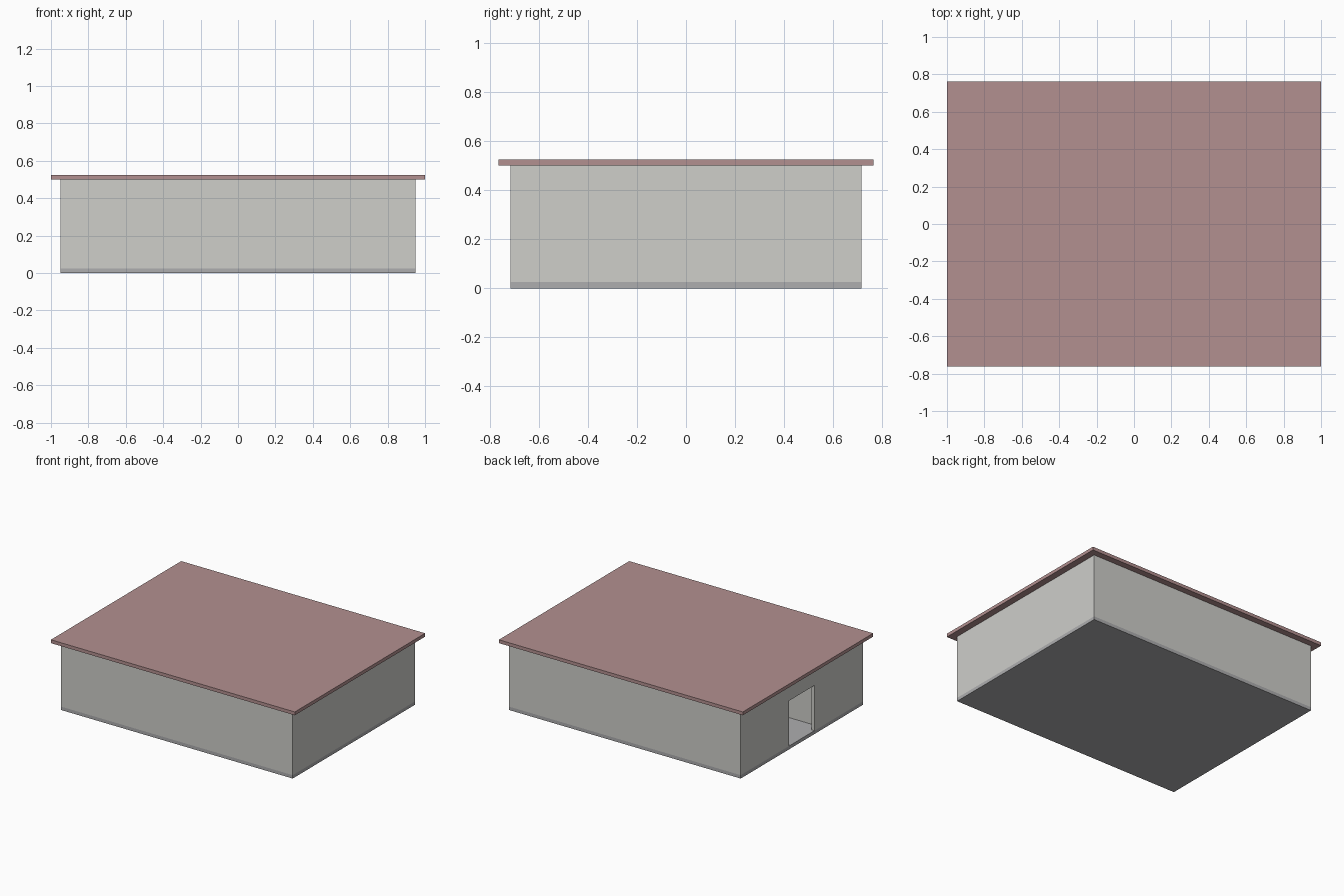
import bpy

if "Cube" in bpy.data.objects:
    bpy.data.objects.remove(bpy.data.objects["Cube"])


def material(name, color):
    m = bpy.data.materials.new(name)
    m.diffuse_color = (*color, 1)
    m.use_nodes = True
    m.node_tree.nodes["Principled BSDF"].inputs["Base Color"].default_value = m.diffuse_color
    return m


def box(name, lo, hi, mat=None):
    """Axis-aligned box between two corners."""
    bpy.ops.mesh.primitive_cube_add(size=1, location=[(a + b) / 2 for a, b in zip(lo, hi)])
    ob = bpy.context.object
    ob.name = name
    ob.scale = [b - a for a, b in zip(lo, hi)]
    bpy.ops.object.transform_apply(location=True, rotation=False, scale=True)
    if mat:
        ob.data.materials.append(mat)
    return ob


def cut(target, cutter):
    """Subtract the cutter, then discard it."""
    cutter.hide_render = True
    mod = target.modifiers.new("cut", 'BOOLEAN')
    mod.operation = 'DIFFERENCE'
    mod.solver = 'EXACT'
    mod.object = cutter
    bpy.context.view_layer.objects.active = target
    bpy.ops.object.modifier_apply(modifier=mod.name)
    bpy.data.objects.remove(cutter)


wall_mat = material("plaster", (0.62, 0.62, 0.59))
floor_mat = material("concrete", (0.42, 0.42, 0.43))
roof_mat = material("roof_red", (0.45, 0.28, 0.28))

X, Y = 0.95, 0.716          # outer wall half sizes
FLOOR, TOP = 0.025, 0.5     # floor level and wall top
T = 0.025                   # wall thickness

# floor slab and overhanging flat roof
box("floor_slab", (-X, -Y, 0), (X, Y, FLOOR), floor_mat)
box("roof_slab", (-1, -0.763, TOP), (1, 0.763, TOP + 0.025), roof_mat)

# outer walls, hollowed, with the doorway in the left wall
walls = box("outer_walls", (-X, -Y, FLOOR), (X, Y, TOP), wall_mat)
cut(walls, box("room_cutter", (-X + T, -Y + T, -0.1), (X - T, Y - T, 0.7)))
cut(walls, box("door_cutter", (-X - 0.1, -0.148, -0.1), (-X + 0.1, 0.148, 0.36)))

# partitions either side of the entrance hall
for side, name in ((-1, "front"), (1, "back")):
    ys = sorted((side * 0.22, side * (0.22 + T)))
    box(f"{name}_partition", (-X + T, ys[0], FLOOR), (X - T, ys[1], TOP), wall_mat)
